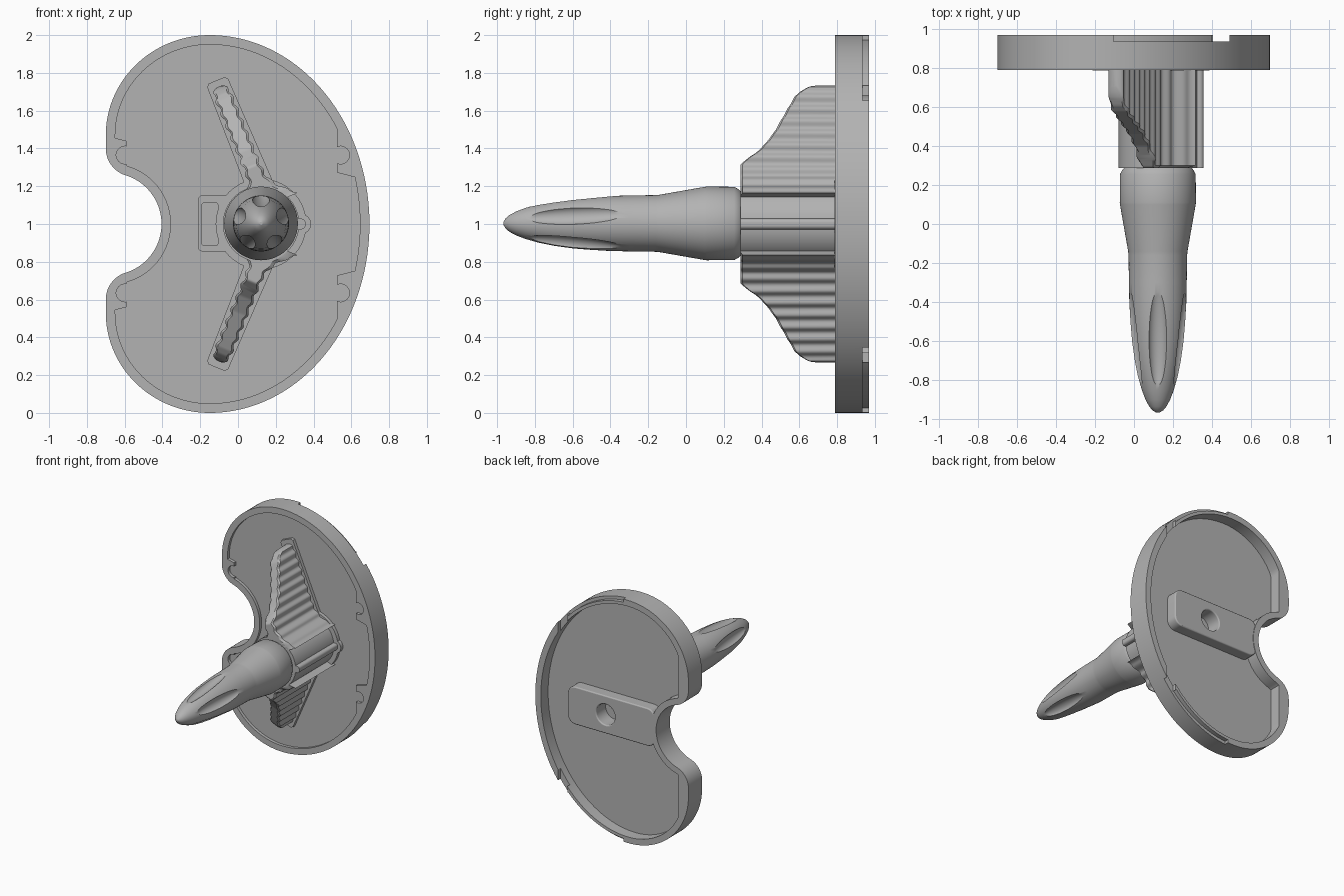
import bpy, bmesh, math
from mathutils import Matrix, Vector

if "Cube" in bpy.data.objects:
    bpy.data.objects.remove(bpy.data.objects["Cube"])

grey = bpy.data.materials.new("plain grey")
grey.use_nodes = True
grey.diffuse_color = (0.45, 0.45, 0.45, 1)
grey.node_tree.nodes["Principled BSDF"].inputs["Base Color"].default_value = grey.diffuse_color

AXIS_X = 0.122          # peg axis
FRONT, BACK = 0.79, 0.968
BACK_FLOOR = BACK - 0.095


def finish(name, bm):
    bmesh.ops.recalc_face_normals(bm, faces=bm.faces)
    mesh = bpy.data.meshes.new(name)
    bm.to_mesh(mesh)
    bm.free()
    obj = bpy.data.objects.new(name, mesh)
    bpy.context.collection.objects.link(obj)
    mesh.materials.append(grey)
    return obj


def prism(name, pts, y0, y1):
    """Extrude an outline given in (x, z) from y0 to y1."""
    bm = bmesh.new()
    a = [bm.verts.new((x, y0, z)) for x, z in pts]
    b = [bm.verts.new((x, y1, z)) for x, z in pts]
    bm.faces.new(a)
    bm.faces.new(b[::-1])
    for i in range(len(a)):
        j = (i + 1) % len(a)
        bm.faces.new((a[i], b[i], b[j], a[j]))
    return finish(name, bm)


def arc(cx, cz, rx, rz, a0, a1, n):
    return [(cx + rx * math.cos(math.radians(a0 + (a1 - a0) * i / n)),
             cz + rz * math.sin(math.radians(a0 + (a1 - a0) * i / n))) for i in range(n + 1)]


def disc(name, x, z, r, y0, y1, n=48):
    return prism(name, arc(x, z, r, r, 0, 360, n)[:-1], y0, y1)


def rounded_rect(x0, x1, z0, z1, r):
    return (arc(x1 - r, z1 - r, r, r, 0, 90, 8) + arc(x0 + r, z1 - r, r, r, 90, 180, 8)
            + arc(x0 + r, z0 + r, r, r, 180, 270, 8) + arc(x1 - r, z0 + r, r, r, 270, 360, 8))


def offset(pts, d):
    """Inset an anticlockwise outline by d."""
    out = []
    for i, p in enumerate(pts):
        t = Vector(pts[(i + 1) % len(pts)]) - Vector(pts[i - 1])
        n = Vector((-t.y, t.x)).normalized()
        out.append((p[0] + n.x * d, p[1] + n.y * d))
    return out


def boolean(obj, cutter):
    mod = obj.modifiers.new("cut", "BOOLEAN")
    mod.operation, mod.object, mod.solver = "DIFFERENCE", cutter, "EXACT"
    bpy.context.view_layer.objects.active = obj
    bpy.ops.object.modifier_apply(modifier=mod.name)
    bpy.data.objects.remove(cutter)


# Kidney outline, upper half then mirrored
upper = arc(-0.15, 1, 0.846, 1, 0, 90, 60)
upper += arc(-0.15, 1.47, 0.55, 0.53, 90, 180, 32)[1:]
upper += [(-0.7, z) for z in (1.455, 1.44, 1.42)]
upper += arc(-0.551, 1.4, 0.149, 0.149, 180, 252.8, 14)
upper += arc(-0.675, 1, 0.27, 0.27, 72.8, 0, 20)[1:]
outline = upper + [(x, 2 - z) for x, z in upper[-2:0:-1]]

# Plate with a shallow front pocket and a deep back pocket
plate = prism("plate", outline, FRONT, BACK)


def front_rim(p):
    x, z = p
    dz = abs(z - 1)
    if 0.27 < dz < 0.54:
        x = min(x, 0.525)
    if 0.29 < dz < 0.44:
        x = max(x, -0.59)
    return x, z


inner = offset(outline, 0.05)
boolean(plate, prism("front_pocket", [front_rim(p) for p in inner], FRONT - 0.1, FRONT + 0.025))
boolean(plate, prism("back_pocket", [(max(x, -0.605 - 0.0001 * abs(z - 1)), z) for x, z in inner],
                     BACK_FLOOR, BACK + 0.1))

# Round clip notches in the front rim
for s in (1, -1):
    for x in (-0.598, 0.543):
        boolean(plate, disc("clip_notch", x, 1 + s * 0.365, 0.047, FRONT - 0.1, FRONT + 0.025, 32))

# Outer rebate and finger notch in the back rim
ids = [i for i, p in enumerate(upper) if -0.11 <= p[0] <= 0.42 and p[1] > 1.5]
far, near = offset(outline, -0.05), offset(outline, 0.025)
band = [far[i] for i in ids] + [near[i] for i in reversed(ids)]
notch = [(0.405, 1.52), (0.49, 1.52), (0.49, 2.1), (0.405, 2.1)]
for s in (1, -1):
    for shape in (band, notch):
        boolean(plate, prism("rim_notch", [(x, 1 + s * (z - 1)) for x, z in shape],
                             BACK - 0.033, BACK + 0.1))

# Spine across the back
spine = prism("back_spine", rounded_rect(-0.39, 0.405, 0.845, 1.155, 0.07),
              BACK_FLOOR - 0.02, BACK - 0.004)

# Hub with a small side rib
disc("hub", AXIS_X, 1, 0.202, 0.288, 0.83, 64)
prism("hub_rib", rounded_rect(0.28, 0.357, 0.972, 1.028, 0.02), 0.288, 0.83)

# Socket from the back
for part in (plate, spine):
    boolean(part, disc("socket", 0.06, 1, 0.085, 0.83, 1.2))
soft = spine.modifiers.new("soft edge", "BEVEL")
soft.width, soft.segments, soft.limit_method = 0.012, 3, "ANGLE"
soft.angle_limit = math.radians(50)

# Raised pad around the hub and wings
pad_y = (FRONT - 0.004, FRONT + 0.05)
disc("hub_pad", AXIS_X, 1, 0.24, *pad_y, 64)
disc("rib_pad", 0.335, 1, 0.052, *pad_y, 24)
side_pad = prism("side_pad", rounded_rect(-0.212, -0.05, 0.855, 1.152, 0.025),
                 FRONT - 0.003, FRONT + 0.05)
boolean(side_pad, prism("pad_recess", rounded_rect(-0.19, -0.107, 0.885, 1.112, 0.01),
                        FRONT - 0.1, FRONT + 0.012))
prism("side_pad_neck", rounded_rect(-0.06, 0.05, 0.855, 1.152, 0.01), FRONT - 0.003, FRONT + 0.05)

# Rippled wings: (height above axis, front y)
SLOPE = [(0.1, 0.288), (0.305, 0.288), (0.335, 0.33), (0.39, 0.40), (0.47, 0.465), (0.54, 0.505),
         (0.61, 0.545), (0.66, 0.575), (0.69, 0.605), (0.715, 0.65), (0.728, 0.70)]
ROOT, TIP = Vector((0.158, 0.1)), Vector((-0.1, 0.728))


def slope_y(h):
    for (h0, y0), (h1, y1) in zip(SLOPE, SLOPE[1:]):
        if h <= h1:
            return y0 + (y1 - y0) * (h - h0) / (h1 - h0)
    return SLOPE[-1][1]


def wing(name, s):
    bm = bmesh.new()
    along = (TIP - ROOT).normalized()
    side = Vector((along.y, -along.x))
    rows, n = [], 100
    for i in range(n + 1):
        c = ROOT.lerp(TIP, i / n)
        w = 0.044 + 0.007 * math.sin(2 * math.pi * c.y / 0.064)
        w += 4 * max(0, 0.28 - c.y) ** 2      # flare into the hub
        left = (n - i) / n * (TIP - ROOT).length
        if left < 0.04:                       # rounded tip
            w *= math.sqrt(max(0.05, 1 - (1 - left / 0.04) ** 2))
        y = slope_y(c.y)
        ring = [(-w, 0.83), (-w, y + 0.012), (-w * 0.75, y), (w * 0.75, y), (w, y + 0.012), (w, 0.83)]
        rows.append([bm.verts.new((c.x + side.x * u, v, 1 + s * c.y + s * side.y * u))
                     for u, v in ring])
    for a, b in zip(rows, rows[1:]):
        for j in range(6):
            k = (j + 1) % 6
            bm.faces.new((a[j], a[k], b[k], b[j]))
    bm.faces.new(rows[0])
    bm.faces.new(rows[-1][::-1])
    finish(name, bm)
    # matching pad under the wing
    end = TIP + along * 0.02
    corners = [ROOT + side * 0.075, end + side * 0.06, end + along * 0.015 + side * 0.045,
               end + along * 0.015 - side * 0.045, end - side * 0.06, ROOT - side * 0.075]
    prism(name + "_pad", [(c.x, 1 + s * c.y) for c in corners], FRONT - 0.002, FRONT + 0.05)


wing("upper_wing", 1)
wing("lower_wing", -1)

# Turned peg: (y, radius)
PEG = [(0.32, 0.17), (0.288, 0.172), (0.28, 0.18), (0.255, 0.194), (0.11, 0.195), (0.10, 0.194),
       (-0.14, 0.152), (-0.16, 0.15), (-0.3, 0.148), (-0.4, 0.146), (-0.5, 0.14), (-0.6, 0.132),
       (-0.7, 0.118), (-0.78, 0.102), (-0.85, 0.082), (-0.90, 0.063), (-0.935, 0.044),
       (-0.955, 0.027), (-0.966, 0.008)]
bm = bmesh.new()
rings = []
for y, r in PEG:
    rings.append([bm.verts.new((x, y, z)) for x, z in arc(AXIS_X, 1.003, r, r, 0, 360, 64)[:-1]])
for a, b in zip(rings, rings[1:]):
    for j in range(64):
        k = (j + 1) % 64
        bm.faces.new((a[j], a[k], b[k], b[j]))
bm.faces.new(rings[0])
bm.faces.new(rings[-1][::-1])
peg = finish("peg", bm)

# Five long flutes near the tip
for i in range(5):
    bm = bmesh.new()
    bmesh.ops.create_uvsphere(bm, u_segments=32, v_segments=24, radius=1)
    shape = (Matrix.Translation((AXIS_X, -0.58, 1.003)) @ Matrix.Rotation(i * math.tau / 5, 4, "Y")
             @ Matrix.Translation((0, 0, 0.145)) @ Matrix.Rotation(0.13, 4, "X")
             @ Matrix.Diagonal((0.05, 0.3, 0.045, 1)))
    bmesh.ops.transform(bm, matrix=shape, verts=bm.verts)
    boolean(peg, finish("flute", bm))

# Smooth shading with sharp edges kept
for obj in bpy.context.collection.objects:
    if obj.type == "MESH":
        obj.select_set(True)
        bpy.context.view_layer.objects.active = obj
bpy.ops.object.shade_smooth_by_angle(angle=math.radians(30))
